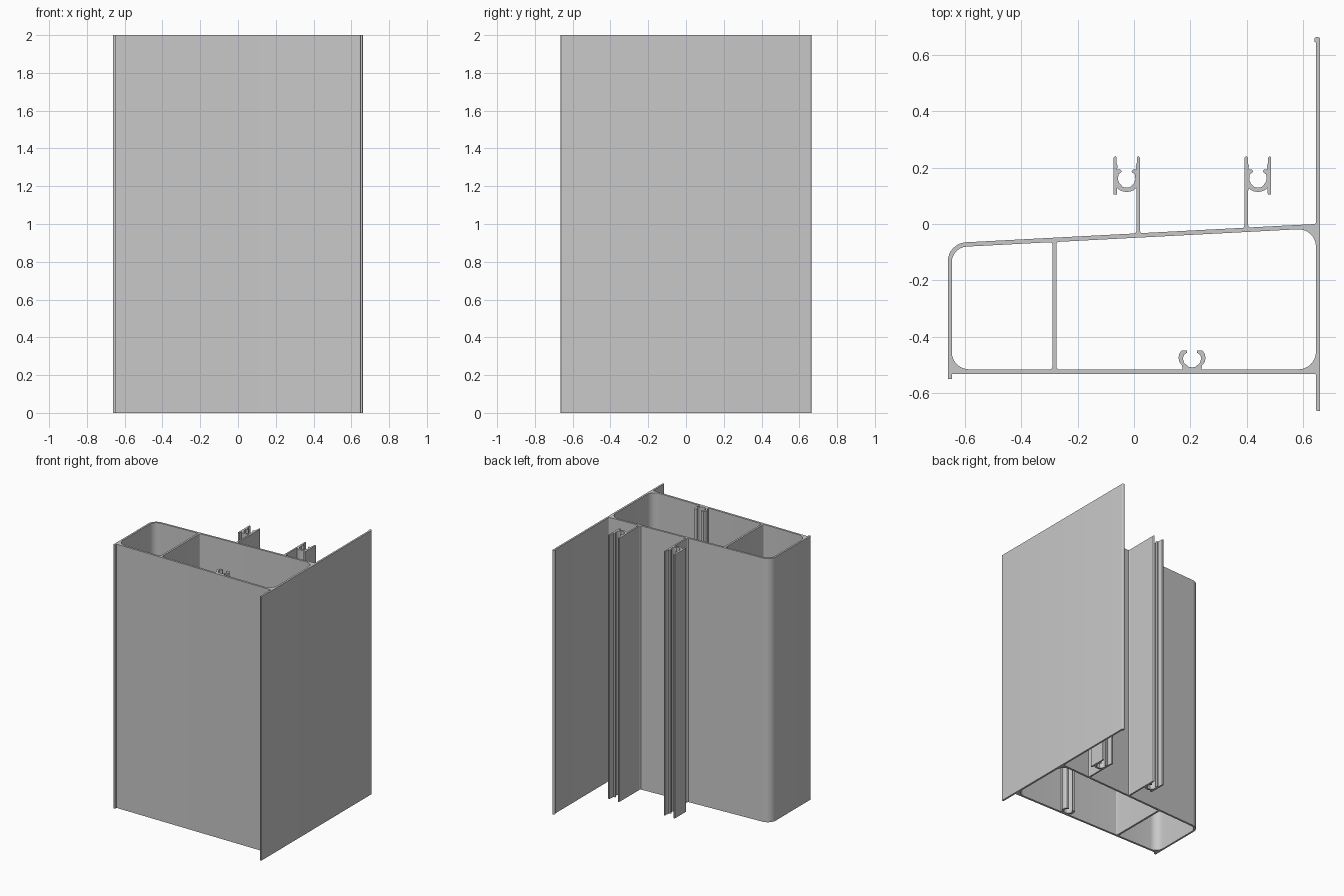
import bpy, bmesh, math
from mathutils import Vector

cube = bpy.data.objects.get("Cube")
if cube:
    bpy.data.objects.remove(cube, do_unlink=True)

HEIGHT = 2.0
HALF_X, HALF_Y = 0.661, 0.664
INNER_X = 0.647        # inner face of the side walls
FRONT_IN, FRONT_OUT = -0.516, -0.532
WEB = (-0.29, -0.275)  # partition faces

metal = bpy.data.materials.new("mill_grey")
metal.use_nodes = True
GREY = (0.58, 0.58, 0.58, 1)
metal.diffuse_color = GREY
metal.node_tree.nodes["Principled BSDF"].inputs["Base Color"].default_value = GREY


def back_wall(x, inset=0.0):
    """Height in y of the sloping back wall at x."""
    return -0.0523 * (0.645 - x) - inset


def rounded(corners, steps=8):
    """Polygon from (x, y, radius) corners, with true arc fillets."""
    out = []
    for i, (x, y, r) in enumerate(corners):
        p = Vector((x, y))
        if r == 0:
            out.append(p)
            continue
        d1 = (Vector(corners[i - 1][:2]) - p).normalized()
        d2 = (Vector(corners[(i + 1) % len(corners)][:2]) - p).normalized()
        half = d1.angle(d2) / 2
        centre = p + (d1 + d2).normalized() * (r / math.sin(half))
        t = r / math.tan(half)
        v1 = (p + d1 * t - centre).normalized()
        v2 = (p + d2 * t - centre).normalized()
        out += [centre + v1.slerp(v2, k / steps) * r for k in range(steps + 1)]
    return out


def mirrored(half, cx):
    """Closed symmetric outline from its right half."""
    right = [Vector((cx + x, y)) for x, y in half]
    left = [Vector((cx - x, y)) for x, y in reversed(half) if x > 0]
    return right + left


def extrusion(name, loops):
    """Extrude an outline (with optional holes) to full height."""
    bm = bmesh.new()
    for loop in loops:
        verts = [bm.verts.new((p.x, p.y, 0)) for p in loop]
        for a, b in zip(verts, verts[1:] + verts[:1]):
            bm.edges.new((a, b))
    bmesh.ops.triangle_fill(bm, edges=bm.edges[:], use_beauty=True, normal=(0, 0, 1))
    top = bmesh.ops.extrude_face_region(bm, geom=bm.faces[:], use_keep_orig=True)
    moved = [g for g in top["geom"] if isinstance(g, bmesh.types.BMVert)]
    bmesh.ops.translate(bm, verts=moved, vec=(0, 0, HEIGHT))
    bmesh.ops.recalc_face_normals(bm, faces=bm.faces[:])
    mesh = bpy.data.meshes.new(name)
    bm.to_mesh(mesh)
    bm.free()
    mesh.materials.append(metal)
    obj = bpy.data.objects.new(name, mesh)
    bpy.context.collection.objects.link(obj)
    bpy.ops.object.select_all(action='DESELECT')
    obj.select_set(True)
    bpy.context.view_layer.objects.active = obj
    bpy.ops.object.shade_smooth_by_angle(angle=math.radians(30))


# Hollow body with the long side flange, bulb edge and front lip
outline = rounded([
    (-HALF_X, -0.55, 0), (-INNER_X, -0.55, 0), (-INNER_X, FRONT_OUT, 0),
    (INNER_X, FRONT_OUT, 0.006), (INNER_X, -HALF_Y, 0.004),
    (HALF_X, -HALF_Y, 0.004), (HALF_X, HALF_Y, 0.0095),
    (0.64, HALF_Y, 0.0095), (0.64, 0.648, 0.004), (INNER_X, 0.643, 0),
    (INNER_X, back_wall(INNER_X), 0.008),
    (-HALF_X, back_wall(-HALF_X), 0.068)])

# Two chambers either side of the partition
small_chamber = rounded([
    (-INNER_X, FRONT_IN, 0.062), (WEB[0], FRONT_IN, 0.008),
    (WEB[0], back_wall(WEB[0], 0.0155), 0.008),
    (-INNER_X, back_wall(-INNER_X, 0.0155), 0.056)])
large_chamber = rounded([
    (WEB[1], FRONT_IN, 0.008), (0.646, FRONT_IN, 0.062),
    (0.646, back_wall(0.646, 0.0155), 0.062),
    (WEB[1], back_wall(WEB[1], 0.0155), 0.008)])
extrusion("hollow_body", [outline, small_chamber, large_chamber])

# Gasket tracks: twin arms with hooks over a rounded screw channel
track_half = [
    (0, 0.114), (0.012, 0.115), (0.024, 0.12), (0.034, 0.128),
    (0.035, 0.105), (0.047, 0.105), (0.047, 0.236), (0.041, 0.241),
    (0.036, 0.236), (0.036, 0.218), (0.032, 0.205), (0.035, 0.193),
    (0.022, 0.193), (0.017, 0.187), (0.021, 0.182), (0.029, 0.176),
    (0.031, 0.158), (0.026, 0.145), (0.013, 0.131), (0, 0.129)]
for side, cx, sign in (("right", -0.026, 1), ("left", 0.44, -1)):
    extrusion(side + "_gasket_track", [mirrored(track_half, cx)])
    # Stem carrying the track, with a flared foot
    a, b = sorted((cx + sign * 0.035, cx + sign * 0.047))
    stem = [(a, 0.105), (a, back_wall(a) + 0.008),
            (a - 0.006, back_wall(a - 0.006) - 0.002),
            (b + 0.006, back_wall(b + 0.006) - 0.002),
            (b, back_wall(b) + 0.008), (b, 0.105)]
    extrusion(side + "_track_stem", [[Vector(p) for p in stem]])

# Open screw port standing on the inside of the front wall
port_half = [
    (0, -0.509), (0.012, -0.507), (0.028, -0.493), (0.033, -0.477),
    (0.029, -0.465), (0.017, -0.456), (0.017, -0.449), (0.037, -0.449),
    (0.045, -0.46), (0.048, -0.475), (0.045, -0.49), (0.035, -0.503),
    (0.034, -0.518), (0, -0.518)]
extrusion("screw_port", [mirrored(port_half, 0.206)])
